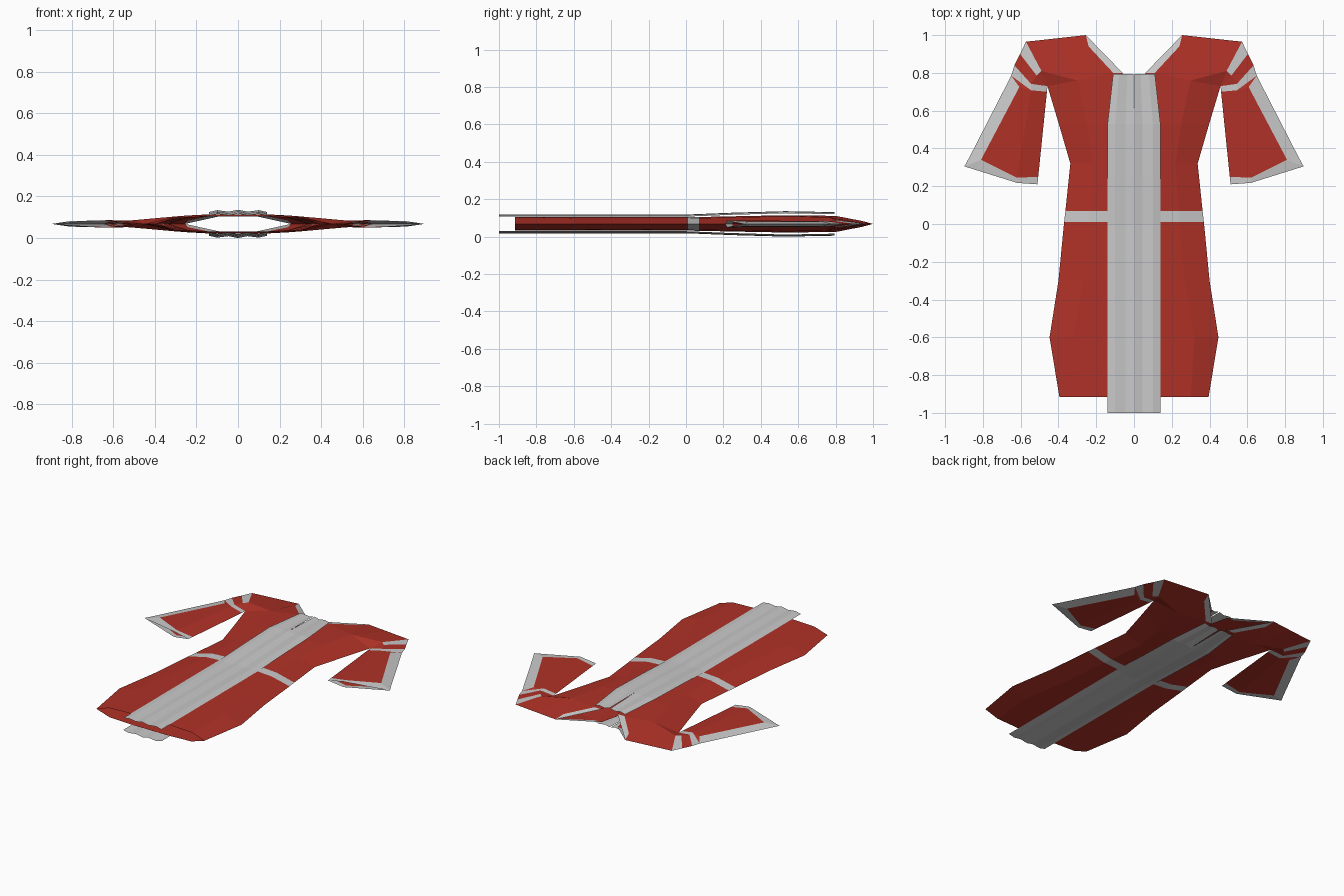
import bpy, bmesh

if "Cube" in bpy.data.objects:
    bpy.data.objects.remove(bpy.data.objects["Cube"])

MID = 0.068  # height of the seam plane between the two layers of cloth


def material(name, rgb):
    m = bpy.data.materials.new(name)
    m.diffuse_color = (*rgb, 1)
    m.use_nodes = True
    m.node_tree.nodes["Principled BSDF"].inputs["Base Color"].default_value = m.diffuse_color
    return m


RED = material("red cloth", (0.43, 0.031, 0.020))
GREY = material("pale grey trim", (0.58, 0.58, 0.58))


def cloth(name, patches):
    """Each patch is (points (x, y, height above seam), colour slot).
    It is mirrored left/right and top/bottom, then the seams are welded."""
    bm = bmesh.new()
    for pts, slot in patches:
        area = sum(a[0] * b[1] - b[0] * a[1] for a, b in zip(pts, pts[1:] + pts[:1]))
        if area < 0:
            pts = pts[::-1]
        for sx in (1, -1):
            for sz in (1, -1):
                ring = [bm.verts.new((sx * x, y, MID + sz * h)) for x, y, h in pts]
                if sx * sz < 0:
                    ring.reverse()
                bm.faces.new(ring).material_index = slot
    bmesh.ops.remove_doubles(bm, verts=bm.verts, dist=0.0005)
    bmesh.ops.triangulate(bm, faces=[f for f in bm.faces if len(f.verts) > 4])
    mesh = bpy.data.meshes.new(name)
    bm.to_mesh(mesh)
    bm.free()
    for m in (RED, GREY):
        mesh.materials.append(m)
    ob = bpy.data.objects.new(name, mesh)
    bpy.context.collection.objects.link(ob)
    return ob


def strips(rows, slot_rule):
    out = []
    for a, b in zip(rows, rows[1:]):
        slot = slot_rule(a[0][1], b[0][1])
        out += [([a[i], a[i + 1], b[i + 1], b[i]], slot) for i in range(len(a) - 1)]
    return out


# Skirt and waist: rows of (y, half width, shoulder of the section, fullness)
outline = [(-0.915, 0.395, 0.30, 0.036), (-0.6, 0.447, 0.32, 0.036),
           (-0.3, 0.40, 0.27, 0.036), (0.01, 0.37, 0.24, 0.036),
           (0.07, 0.363, 0.235, 0.037), (0.32, 0.337, 0.22, 0.042),
           (0.53, 0.398, 0.25, 0.046)]
rows = [[(0, y, h), (0.14, y, h), (k, y, h - 0.006), (w, y, 0)] for y, w, k, h in outline]
body = strips(rows, lambda y0, y1: 1 if y0 == 0.01 else 0)  # grey belt

# Chest, shoulders and neck trim
c0, c1, c2, c3 = rows[-1]
armpit = (0.458, 0.73, 0)
bust = (0.30, 0.76, 0.036)
neck_in, neck_out = (0.06, 0.80, 0.043), (0.11, 0.80, 0.043)
neck_top, trim_top = (0.255, 1.0, 0), (0.24, 0.94, 0.016)
ridge, tip = (0.40, 0.984, 0), (0.572, 0.965, 0)
band_a, band_b = (0.515, 0.785, 0.017), (0.49, 0.81, 0.019)
body += [([c0, c1, neck_out, neck_in], 0),
         ([c1, c2, bust, neck_out], 0),
         ([c2, c3, armpit, bust], 0),
         ([neck_out, bust, trim_top], 0),
         ([trim_top, bust, ridge, neck_top], 0),
         ([bust, band_b, tip, ridge], 0),
         ([bust, armpit, band_b], 0),
         ([neck_in, neck_out, trim_top, neck_top], 1)]
cloth("robe_body", body)

# Sleeves with two bands, an outer border and a cuff
b1, b2, b3 = (0.603, 0.90, 0), (0.633, 0.84, 0), (0.65, 0.785, 0)
y1, y2 = (0.545, 0.742, 0.015), (0.545, 0.708, 0.016)
under = (0.461, 0.70, 0)
elbow, point = (0.868, 0.36, 0), (0.898, 0.305, 0)
p, q, r, s = (0.607, 0.725, 0.014), (0.81, 0.34, 0.013), (0.62, 0.245, 0.018), (0.507, 0.25, 0)
g, e = (0.62, 0.218, 0.018), (0.511, 0.21, 0)
cloth("sleeves", [
    ([tip, b1, band_a, band_b], 1),
    ([b1, b2, y1, band_a], 0),
    ([band_a, y1, armpit], 0),
    ([band_a, armpit, band_b], 0),
    ([b2, b3, y2, y1], 1),
    ([y1, y2, under, armpit], 1),
    ([b3, p, y2], 0),
    ([b3, elbow, q, p], 1),
    ([elbow, point, q], 1),
    ([y2, p, q, r], 0),
    ([y2, r, s, under], 0),
    ([q, point, g, r], 1),
    ([r, g, e, s], 1)])

# Long rippled centre panels, front and back, with a slit at the neck
wave = [(0, 0.010), (0.045, 0.001), (0.10, 0.008), (0.14, -0.001)]
levels = [(-1.0, 1, 0.040, 0), (0.0, 1, 0.040, 0), (0.25, 1, 0.050, 0),
          (0.53, 1, 0.058, 0), (0.795, 0.79, 0.053, 0.004)]
panel_rows = [[(max(x * sc, gap), y, h + dz) for x, dz in wave] for y, sc, h, gap in levels]
cloth("centre_panels", strips(panel_rows, lambda y0, y1: 1))
